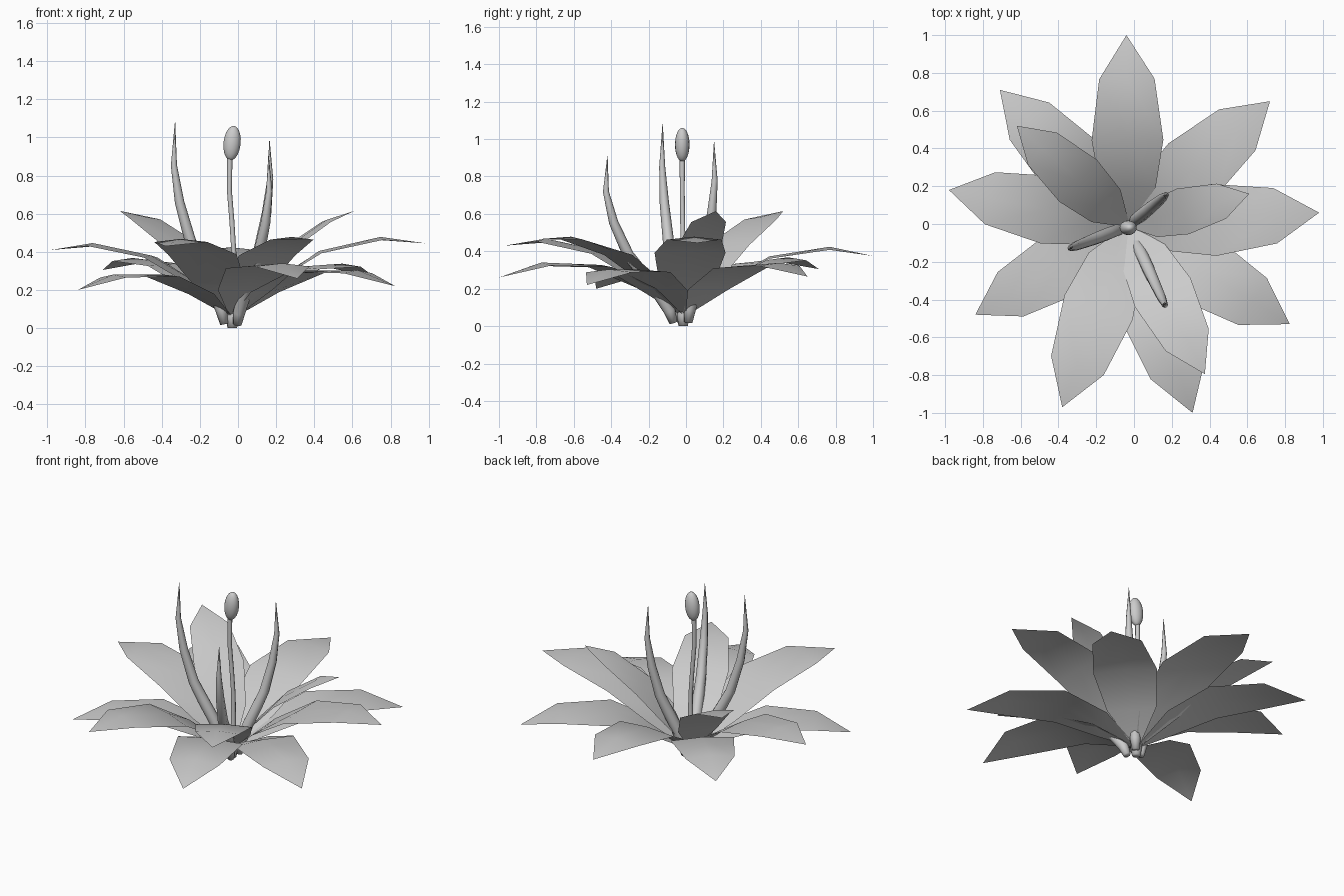
import bpy, math
from mathutils import Vector

if "Cube" in bpy.data.objects:
    bpy.data.objects.remove(bpy.data.objects["Cube"])

CX, CY = -0.03, -0.01          # flower axis


def make(name, verts, faces):
    me = bpy.data.meshes.new(name)
    me.from_pydata([tuple(v) for v in verts], [], faces)
    me.validate()
    me.shade_smooth()
    ob = bpy.data.objects.new(name, me)
    bpy.context.collection.objects.link(ob)
    return ob


# petal rows: fraction of length, half width, height, cup depth (unit length)
ROWS = [(0.02, 0.025, 0.01, 0.0), (0.20, 0.145, 0.155, 0.01),
        (0.45, 0.188, 0.305, -0.012), (0.77, 0.145, 0.355, -0.016)]
TIP_Z, BASE_Z = 0.315, 0.06


def petal(name, tip):
    d = Vector((tip[0] - CX, tip[1] - CY, 0))
    R = d.length
    d.normalize()
    side = Vector((-d.y, d.x, 0))
    shear = tip[2] - BASE_Z - TIP_Z * R      # tilts the petal to reach its tip height
    verts, faces = [], []
    for f, w, z, cup in ROWS:
        h = BASE_Z + z * R + shear * f
        for s in (-1, 0, 1):
            p = Vector((CX, CY, 0)) + d * (f * R) + side * (s * w * R)
            p.z = h + (cup * R * 0.5 if s else -cup * R * 0.5)
            verts.append(p)
    verts.append(tip)
    for r in range(len(ROWS) - 1):
        for c in range(2):
            a = r * 3 + c
            faces.append((a, a + 3, a + 4, a + 1))
    a = (len(ROWS) - 1) * 3
    n = len(verts) - 1
    faces += [(a, n, a + 1), (a + 1, n, a + 2)]
    return make(name, verts, faces)


def tube(name, pts, sides=8):
    """Round tube through (x, y, z, radius) stations."""
    P = [Vector(p[:3]) for p in pts]
    verts, faces = [], []
    for i, p in enumerate(P):
        t = (P[min(i + 1, len(P) - 1)] - P[max(i - 1, 0)]).normalized()
        u = Vector((0, 1, 0)).cross(t).normalized()
        v = t.cross(u)
        for k in range(sides):
            a = 2 * math.pi * k / sides
            verts.append(p + (u * math.cos(a) + v * math.sin(a)) * pts[i][3])
    for i in range(len(P) - 1):
        for k in range(sides):
            j = (k + 1) % sides
            faces.append((i * sides + k, i * sides + j,
                          (i + 1) * sides + j, (i + 1) * sides + k))
    faces.append(tuple(reversed(range(sides))))
    return make(name, verts, faces)


# outer ring of petals
OUTER = [(-0.04, 1.0, 0.375), (0.72, 0.65, 0.265), (-0.71, 0.71, 0.305),
         (-0.98, 0.18, 0.41), (-0.84, -0.48, 0.20), (-0.38, -0.97, 0.43),
         (0.31, -1.0, 0.26), (0.825, -0.53, 0.22), (0.98, 0.06, 0.445)]
for i, t in enumerate(OUTER):
    petal(f"outer_petal_{i + 1}", t)

# inner petals, steeper
INNER = [(-0.62, 0.52, 0.615), (0.61, 0.16, 0.615), (0.375, -0.795, 0.465)]
for i, t in enumerate(INNER):
    petal(f"inner_petal_{i + 1}", t)

# pointed stamens: reach fraction, height fraction, radius
STAMEN = [(0.14, 0.02, 0.022), (0.19, 0.09, 0.032), (0.36, 0.21, 0.034),
          (0.56, 0.32, 0.033), (0.73, 0.42, 0.030), (0.92, 0.61, 0.025),
          (1.02, 0.79, 0.016), (1.0, 1.0, 0.001)]
for i, (x, y, z) in enumerate([(-0.33, -0.125, 1.08), (0.165, 0.15, 0.985),
                               (0.16, -0.42, 0.91)]):
    tube(f"stamen_{i + 1}", [(CX + (x - CX) * f, CY + (y - CY) * f, z * h, r)
                             for f, h, r in STAMEN])

# pistil stem
tube("pistil_stem", [(-0.03, -0.015, 0.0, 0.025), (-0.03, -0.015, 0.06, 0.034),
                     (-0.022, -0.015, 0.2, 0.016), (-0.022, -0.015, 0.4, 0.013),
                     (-0.032, -0.018, 0.56, 0.013), (-0.045, -0.02, 0.72, 0.013),
                     (-0.043, -0.02, 0.9, 0.014)])

# pistil bulb
bpy.ops.mesh.primitive_uv_sphere_add(segments=16, ring_count=10, radius=1,
                                     location=(-0.031, -0.02, 0.97),
                                     rotation=(0, math.radians(6), 0))
bulb = bpy.context.object
bulb.name = "pistil_bulb"
bulb.scale = (0.045, 0.039, 0.091)
bpy.ops.object.shade_smooth()
